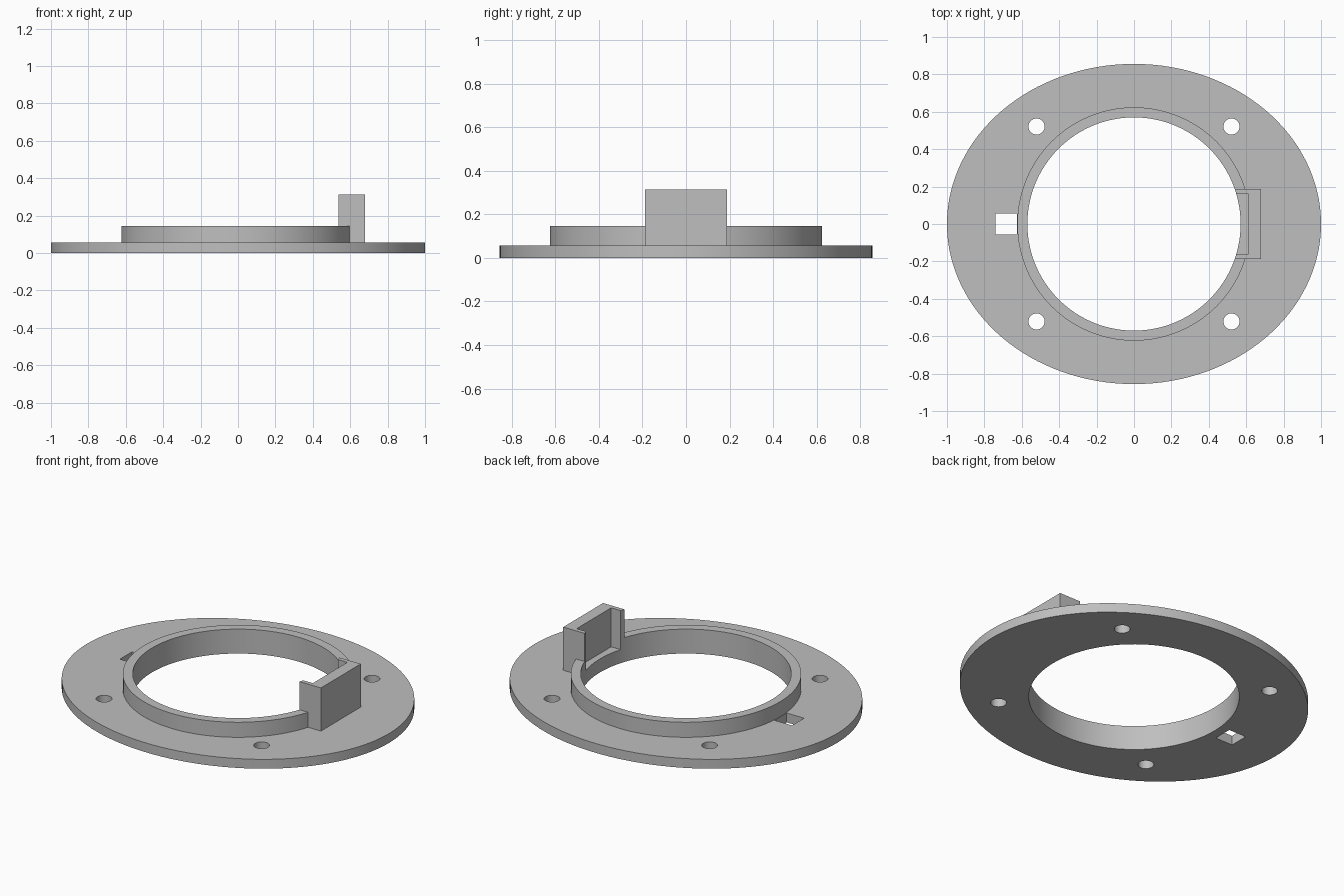
import bpy, math

if "Cube" in bpy.data.objects:
    bpy.data.objects.remove(bpy.data.objects["Cube"])

grey = bpy.data.materials.new("grey plastic")
grey.diffuse_color = (0.52, 0.52, 0.52, 1)
grey.use_nodes = True
grey.node_tree.nodes["Principled BSDF"].inputs["Base Color"].default_value = grey.diffuse_color

PLATE_TOP, COLLAR_TOP, HOLDER_TOP = 0.056, 0.146, 0.314
BORE_R, COLLAR_R = 0.57, 0.624


def finish(name):
    ob = bpy.context.object
    ob.name = name
    bpy.ops.object.transform_apply(location=True, rotation=True, scale=True)
    ob.data.materials.append(grey)
    return ob


def cylinder(name, rx, ry, z0, z1, x=0, y=0, sides=128):
    bpy.ops.mesh.primitive_cylinder_add(vertices=sides, radius=1, depth=1,
                                        location=(x, y, (z0 + z1) / 2))
    bpy.context.object.scale = (rx, ry, z1 - z0)
    return finish(name)


def box(name, x0, x1, half_y, z0, z1):
    bpy.ops.mesh.primitive_cube_add(size=1, location=((x0 + x1) / 2, 0, (z0 + z1) / 2))
    bpy.context.object.scale = (x1 - x0, 2 * half_y, z1 - z0)
    return finish(name)


def cut(ob, cutters):
    bpy.context.view_layer.objects.active = ob
    for c in cutters:
        m = ob.modifiers.new("cut", 'BOOLEAN')
        m.operation, m.solver, m.object = 'DIFFERENCE', 'EXACT', c
        bpy.ops.object.modifier_apply(modifier=m.name)


# Visible parts
plate = cylinder("oval_base_plate", 1.0, 0.856, 0, PLATE_TOP)
collar = cylinder("collar_ring", COLLAR_R, COLLAR_R, PLATE_TOP, COLLAR_TOP)
holder = box("pocket_holder", 0.5, 0.68, 0.188, PLATE_TOP, HOLDER_TOP)

# Cutters: bore, screw holes, square slot, pocket, space for the holder
bore = cylinder("bore_cutter", BORE_R, BORE_R, -1, 1)
screws = [cylinder("screw_hole_cutter", 0.043, 0.043, -1, 1, sx * 0.521, sy * 0.521, 48)
          for sx in (-1, 1) for sy in (-1, 1)]
slot = box("square_slot_cutter", -0.741, -0.626, 0.057, -1, 1)
pocket = box("pocket_cutter", 0.3, 0.609, 0.163, 0.081, 1)
space = box("holder_space_cutter", 0.4, 0.68, 0.188, -1, 1)

cut(plate, [bore, slot] + screws)
cut(collar, [bore, space])
cut(holder, [bore, pocket])

for c in [bore, slot, pocket, space] + screws:
    bpy.data.objects.remove(c, do_unlink=True)

# Smooth round walls, keep edges sharp
bpy.ops.object.select_all(action='DESELECT')
for ob in (plate, collar, holder):
    ob.select_set(True)
bpy.context.view_layer.objects.active = plate
bpy.ops.object.shade_smooth_by_angle(angle=math.radians(30))
